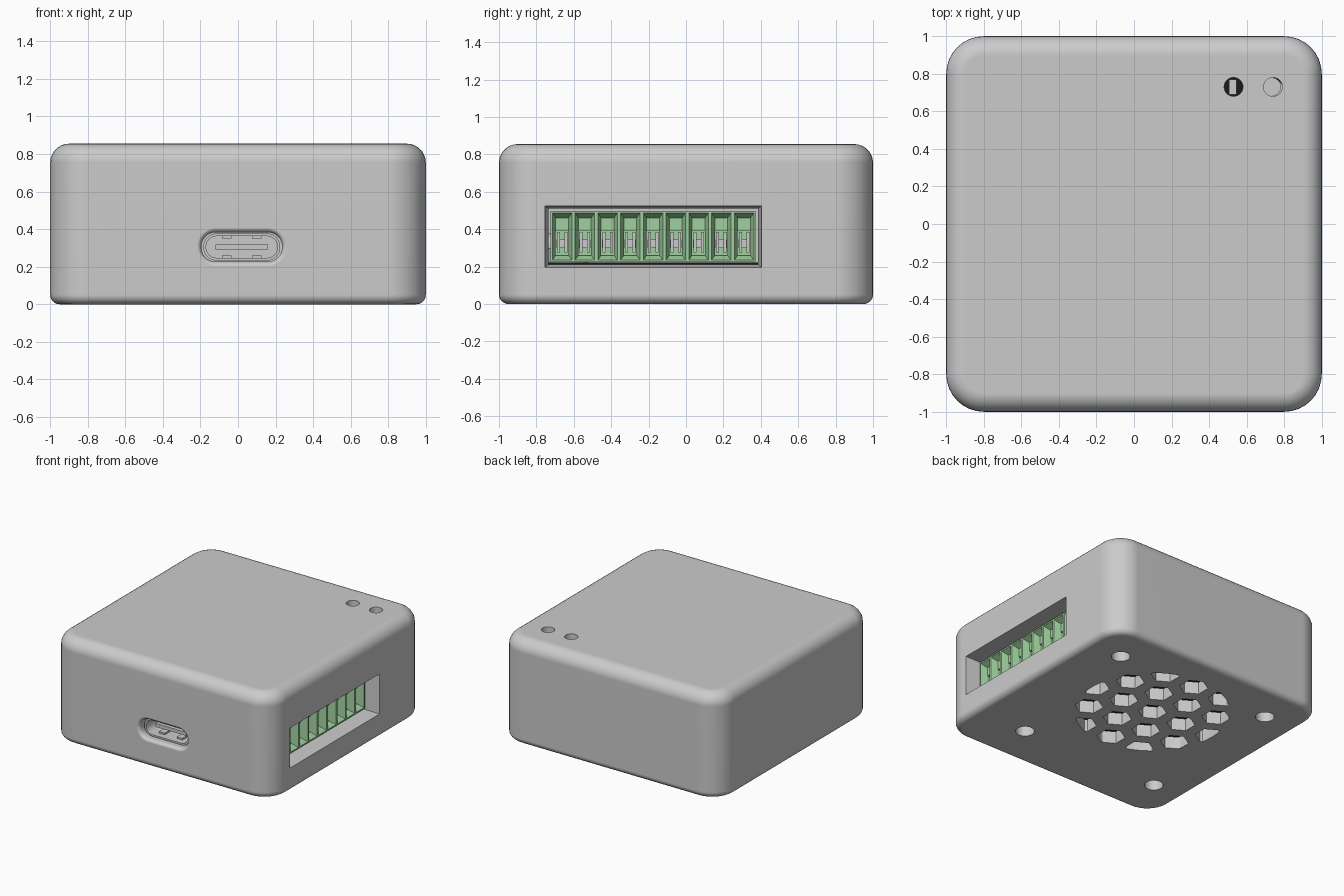
import bpy, bmesh, math

cube = bpy.data.objects.get("Cube")
if cube:
    bpy.data.objects.remove(cube, do_unlink=True)


def material(name, rgb):
    m = bpy.data.materials.new(name)
    m.use_nodes = True
    m.diffuse_color = (*rgb, 1)
    m.node_tree.nodes["Principled BSDF"].inputs["Base Color"].default_value = (*rgb, 1)
    return m


GREY = material("light grey", (0.6, 0.6, 0.6))
GREEN = material("soft green", (0.35, 0.64, 0.35))
BLACK = material("black", (0.01, 0.01, 0.01))

PLACE = {"x": lambda u, v, w: (w, u, v),
         "y": lambda u, v, w: (u, w, v),
         "z": lambda u, v, w: (u, v, w)}


def rounded(cu, cv, hu, hv, r=0.0, steps=8):
    """Rounded rectangle outline from its centre, half sizes and corner radius."""
    if r <= 0:
        return [(cu - hu, cv - hv), (cu + hu, cv - hv), (cu + hu, cv + hv), (cu - hu, cv + hv)]
    pts = []
    for k, (su, sv) in enumerate(((1, 1), (-1, 1), (-1, -1), (1, -1))):
        for i in range(steps + 1):
            a = math.pi / 2 * (k + i / steps)
            pts.append((cu + su * (hu - r) + r * math.cos(a), cv + sv * (hv - r) + r * math.sin(a)))
    return pts


def polygon(cu, cv, r, n, turn=0.0):
    return [(cu + r * math.cos(turn + math.tau * i / n), cv + r * math.sin(turn + math.tau * i / n))
            for i in range(n)]


def prism(outline, a, b):
    return [(outline, a), (outline, b)]


def box(u0, u1, v0, v1, a, b):
    return prism(rounded((u0 + u1) / 2, (v0 + v1) / 2, (u1 - u0) / 2, (v1 - v0) / 2), a, b)


def make(name, solids, axis="z", mat=None):
    """Loft each solid, a list of (outline, depth), into one object."""
    bm = bmesh.new()
    for solid in solids:
        rings = [[bm.verts.new(PLACE[axis](u, v, w)) for u, v in outline] for outline, w in solid]
        n = len(rings[0])
        for lo, hi in zip(rings, rings[1:]):
            for i in range(n):
                j = (i + 1) % n
                bm.faces.new((lo[i], lo[j], hi[j], hi[i]))
        bm.faces.new(rings[0][::-1])
        bm.faces.new(rings[-1])
    bmesh.ops.recalc_face_normals(bm, faces=bm.faces)
    mesh = bpy.data.meshes.new(name)
    bm.to_mesh(mesh)
    bm.free()
    ob = bpy.data.objects.new(name, mesh)
    bpy.context.collection.objects.link(ob)
    if mat:
        mesh.materials.append(mat)
    else:
        ob.hide_render = True
    return ob


def activate(ob):
    bpy.ops.object.select_all(action="DESELECT")
    ob.select_set(True)
    bpy.context.view_layer.objects.active = ob


def cut(ob, cutters, operation="DIFFERENCE"):
    activate(ob)
    for c in cutters:
        mod = ob.modifiers.new("cut", "BOOLEAN")
        mod.operation, mod.solver, mod.object = operation, "EXACT", c
        bpy.ops.object.modifier_apply(modifier=mod.name)


def smooth(ob):
    activate(ob)
    bpy.ops.object.shade_smooth_by_angle(angle=math.radians(35))
    mod = ob.modifiers.new("even shading", "WEIGHTED_NORMAL")
    mod.keep_sharp = True


# Case dimensions
HEIGHT, SEAM, CORNER, TOP_R, FOOT_R = 0.855, 0.305, 0.2, 0.1, 0.05


def case_ring(inset, z):
    return rounded(0, 0, 1 - inset, 1 - inset, CORNER - inset), z


def fillet(r, z_flat, direction):
    """Rings of a rounded edge, from the flat face to the upright wall."""
    rings = []
    for i in range(8):
        a = math.pi / 2 * i / 7
        rings.append(case_ring(r * (1 - math.sin(a)), z_flat + direction * r * (1 - math.cos(a))))
    return rings


case_base = make("case_base", [fillet(FOOT_R, 0, 1) + [case_ring(0, SEAM)]], "z", GREY)
case_cover = make("case_cover", [[case_ring(0, SEAM)] + fillet(TOP_R, HEIGHT, -1)[::-1]], "z", GREY)

# Hollow inside and openings
cavity = make("cavity_cutter", [prism(rounded(0, 0, 0.87, 0.87, 0.08), 0.1, 0.755)])
terminal_opening = make("terminal_opening_cutter", [[
    (rounded(-0.175, 0.36, 0.58, 0.165), 1.01),
    (rounded(-0.175, 0.36, 0.557, 0.147), 0.84)]], "x")

PORT_X, PORT_Z = 0.02, 0.305
port_rings = [(rounded(PORT_X, PORT_Z, 0.245, 0.1, 0.098), -1.01)]
for i in range(6):
    a = math.pi / 2 * i / 5
    g = 0.025 * (1 - math.sin(a))
    port_rings.append((rounded(PORT_X, PORT_Z, 0.215 + g, 0.078 + g, 0.076 + g),
                       -1 + 0.03 * (1 - math.cos(a))))
port_rings.append((port_rings[-1][0], -0.84))
port_opening = make("port_opening_cutter", [port_rings], "y")

light_holes = make("light_hole_cutter", [prism(polygon(x, 0.73, 0.05, 32), 0.7, 0.9)
                                         for x in (0.53, 0.74)])
SCREWS = [(0.7, 0.68), (-0.7, 0.68), (0.53, -0.63), (-0.72, -0.63)]
screw_holes = make("screw_hole_cutter", [prism(polygon(x, y, 0.07, 32), -0.05, 0.25)
                                         for x, y in SCREWS])

# Hexagonal vent grid trimmed to a circle
VENT_X, VENT_Y, PITCH = -0.01, 0.2, 0.277
hexes = []
for row in range(-2, 3):
    for col in range(5 - abs(row)):
        x = VENT_X + (col - (4 - abs(row)) / 2) * PITCH
        y = VENT_Y + row * PITCH * math.sqrt(3) / 2
        hexes.append(prism(polygon(x, y, 0.107, 6, math.pi / 6), -0.05, 0.12))
vents = make("vent_cutter", hexes)
vent_limit = make("vent_limit_cutter", [prism(polygon(VENT_X, VENT_Y, 0.58, 64), -0.1, 0.2)])
cut(vents, [vent_limit], "INTERSECT")

cut(case_base, [cavity, terminal_opening, port_opening, screw_holes, vents])
cut(case_cover, [cavity, terminal_opening, port_opening, light_holes])
smooth(case_base)
smooth(case_cover)

# Screw posts and circuit board
posts = make("screw_posts", [prism(polygon(x, y, 0.11, 32), 0.1, 0.3) for x, y in SCREWS], "z", GREY)
cut(posts, [screw_holes])
smooth(posts)
make("circuit_board", [prism(rounded(0, 0, 0.86, 0.86, 0.07), 0.15, 0.222)], "z", BLACK)

# Terminal block with nine wire entries
CELLS, STEP, MID_Y, FACE = 9, 0.1216, -0.176, 0.89
centres = [MID_Y + (i - (CELLS - 1) / 2) * STEP for i in range(CELLS)]
half = CELLS * STEP / 2
block = make("terminal_block", [box(MID_Y - half, MID_Y + half, 0.224, 0.497, 0.66, FACE)], "x", GREEN)
funnels = make("funnel_cutter", [[
    (rounded(y, 0.36, 0.053, 0.127), FACE + 0.003),
    (rounded(y, 0.36, 0.034, 0.1), FACE - 0.05)] for y in centres], "x")
entries = make("entry_cutter", [box(y - 0.034, y + 0.034, 0.262, 0.39, 0.74, FACE - 0.03)
                                for y in centres], "x")
cut(block, [funnels, entries])
clamps = []
for y in centres:
    clamps += [box(y + s * 0.02 - 0.008, y + s * 0.02 + 0.008, 0.275, 0.385, 0.73, 0.8) for s in (-1, 1)]
    clamps.append(box(y - 0.03, y + 0.03, 0.3, 0.345, 0.73, 0.77))
make("wire_clamps", clamps, "x", GREY)

# Port connector: shell, tongue and spring tabs
shell = make("port_shell", [prism(rounded(PORT_X, PORT_Z, 0.205, 0.072, 0.071), -0.95, -0.6)], "y", GREY)
socket = make("socket_cutter", [prism(rounded(PORT_X, PORT_Z, 0.19, 0.058, 0.057), -1, -0.72)], "y")
cut(shell, [socket])
smooth(shell)
make("port_tongue", [box(PORT_X - 0.14, PORT_X + 0.14, PORT_Z - 0.014, PORT_Z + 0.014, -0.9, -0.71)],
     "y", GREY)
make("port_tabs", [box(PORT_X + s * 0.08 - 0.025, PORT_X + s * 0.08 + 0.025,
                       PORT_Z + t * 0.053 - 0.008, PORT_Z + t * 0.053 + 0.008, -0.9, -0.8)
                   for s in (-1, 1) for t in (-1, 1)], "y", GREY)

# Parts seen through the top holes
make("status_light", [box(0.505, 0.545, 0.69, 0.77, 0.222, 0.29)], "z", GREY)
smooth(make("reset_button", [prism(polygon(0.733, 0.73, 0.05, 32), 0.222, 0.6)], "z", GREY))

# Remove the helpers
for ob in [o for o in bpy.data.objects if o.name.endswith("_cutter")]:
    bpy.data.objects.remove(ob, do_unlink=True)
